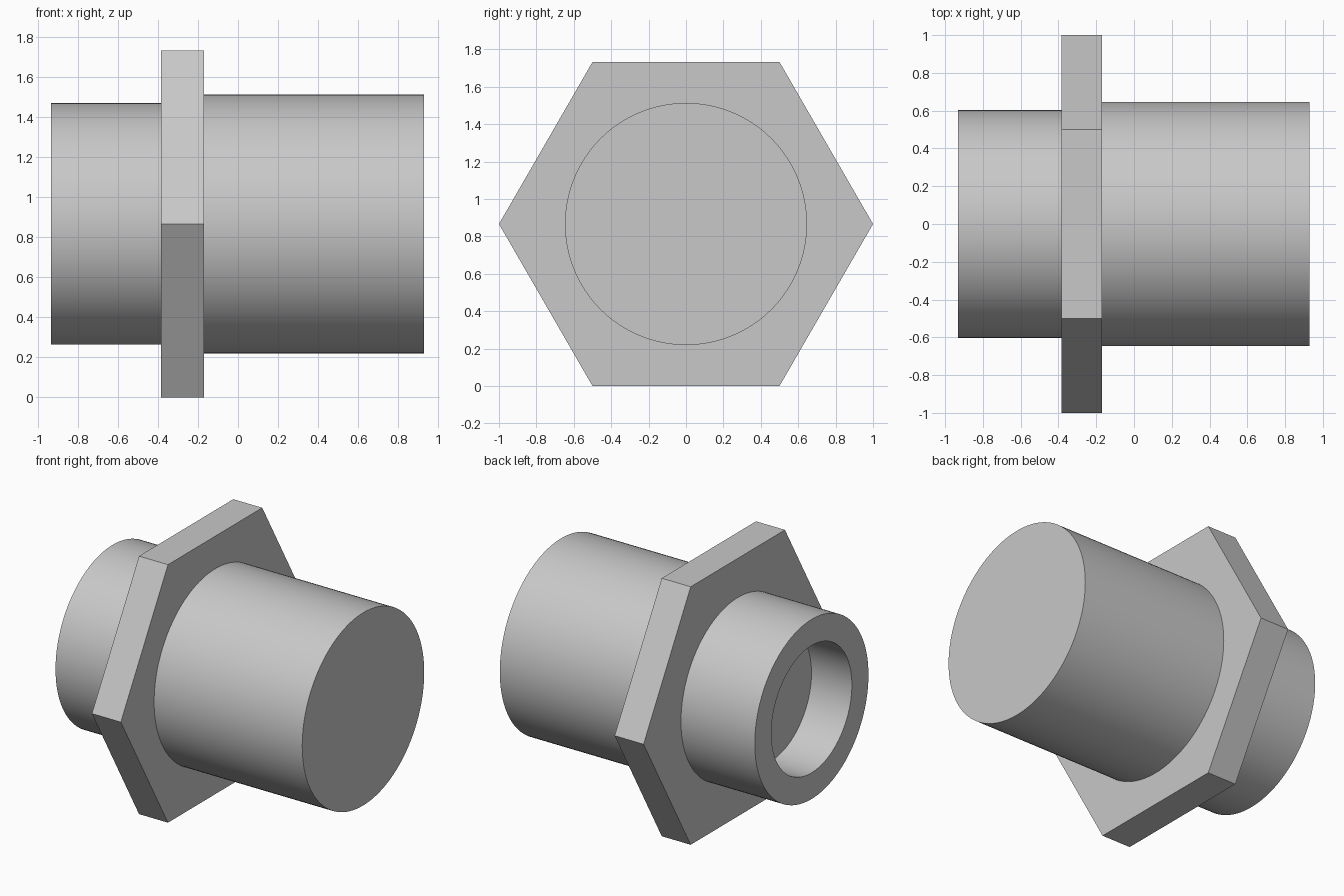
import bpy
import bmesh
from math import cos, sin, radians, tau

cube = bpy.data.objects.get("Cube")
if cube:
    bpy.data.objects.remove(cube, do_unlink=True)

SEGMENTS = 120
AXIS_Z = cos(radians(30))      # flange rests on one flat, corner radius 1

steel = bpy.data.materials.new("plain grey")
steel.use_nodes = True
grey = (0.58, 0.58, 0.58, 1)
steel.diffuse_color = grey
steel.node_tree.nodes["Principled BSDF"].inputs["Base Color"].default_value = grey


def circle(radius):
    return lambda a: radius


def hexagon(corner):
    return lambda a: corner * AXIS_Z / cos(a % radians(60) - radians(30))


def loft(name, stations, cap_start=False, cap_end=False):
    """Skin outlines, each (x, radius function), along the x axis."""
    bm = bmesh.new()
    rings = []
    for x, radius in stations:
        ring = []
        for i in range(SEGMENTS):
            a = tau * i / SEGMENTS + 1e-7
            r = radius(a)
            ring.append(bm.verts.new((x, r * cos(a), r * sin(a))))
        rings.append(ring)
    for low, high in zip(rings, rings[1:]):
        for i in range(SEGMENTS):
            j = (i + 1) % SEGMENTS
            bm.faces.new((low[i], low[j], high[j], high[i]))
    if cap_start:
        bm.faces.new(rings[0][::-1])
    if cap_end:
        bm.faces.new(rings[-1])
    mesh = bpy.data.meshes.new(name)
    bm.to_mesh(mesh)
    bm.free()
    mesh.materials.append(steel)
    obj = bpy.data.objects.new(name, mesh)
    obj.location.z = AXIS_Z
    bpy.context.collection.objects.link(obj)
    bpy.ops.object.select_all(action='DESELECT')
    obj.select_set(True)
    bpy.context.view_layer.objects.active = obj
    bpy.ops.object.shade_smooth_by_angle(angle=radians(30))
    return obj


# Main positions along the axis, and radii
left_end, flange_back, flange_front, right_end = -0.933, -0.385, -0.17, 0.93
bore, spigot, barrel = circle(0.427), circle(0.603), circle(0.647)
nut = hexagon(1.0)

# Short spigot with a blind bore
loft("bored_spigot", [(left_end + 0.3, bore), (left_end, bore),
                      (left_end, spigot), (flange_back, spigot)], cap_start=True)

# Hexagonal flange, open where the cylinders meet it
loft("hex_flange", [(flange_back, spigot), (flange_back, nut),
                    (flange_front, nut), (flange_front, barrel)])

# Long solid barrel
loft("solid_barrel", [(flange_front, barrel), (right_end, barrel)], cap_end=True)
